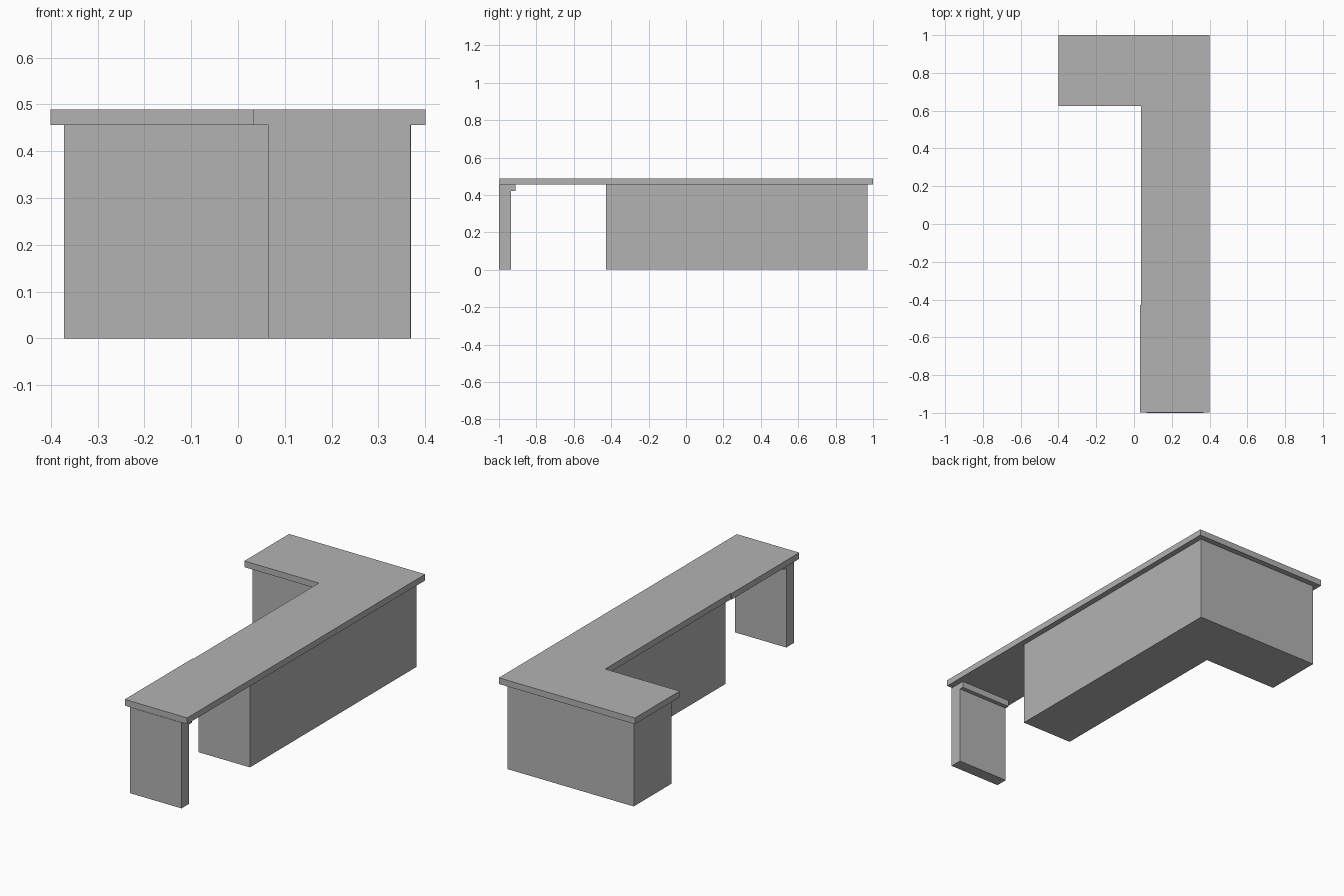
import bpy
import bmesh

# Remove the default cube
cube = bpy.data.objects.get("Cube")
if cube:
    bpy.data.objects.remove(cube, do_unlink=True)

# One plain grey for the whole desk
grey = bpy.data.materials.new("plain grey")
grey.use_nodes = True
colour = (0.45, 0.45, 0.45, 1)
grey.diffuse_color = colour
grey.node_tree.nodes["Principled BSDF"].inputs["Base Color"].default_value = colour


def extrude_outline(name, outline, start, offset):
    """Make a solid by sweeping a closed outline along an offset."""
    bm = bmesh.new()
    face = bm.faces.new([bm.verts.new(start(a, b)) for a, b in outline])
    swept = bmesh.ops.extrude_face_region(bm, geom=[face])["geom"]
    verts = [v for v in swept if isinstance(v, bmesh.types.BMVert)]
    bmesh.ops.translate(bm, verts=verts, vec=offset)
    bmesh.ops.recalc_face_normals(bm, faces=bm.faces)
    mesh = bpy.data.meshes.new(name)
    bm.to_mesh(mesh)
    bm.free()
    mesh.materials.append(grey)
    obj = bpy.data.objects.new(name, mesh)
    bpy.context.collection.objects.link(obj)
    return obj


TOP, UNDER = 0.489, 0.456

# L-shaped worktop, slightly wider over the knee space
worktop = [(-0.4, 1), (-0.4, 0.625), (0.038, 0.625), (0.038, -0.43),
           (0.033, -0.43), (0.033, -0.998), (0.4, -0.998), (0.4, 1)]
extrude_outline("worktop", worktop, lambda x, y: (x, y, UNDER), (0, 0, TOP - UNDER))

# L-shaped cabinet base, set back under the worktop
base = [(-0.372, 0.97), (-0.372, 0.655), (0.067, 0.655), (0.067, -0.428),
        (0.37, -0.428), (0.37, 0.97)]
extrude_outline("cabinet_base", base, lambda x, y: (x, y, 0), (0, 0, UNDER))

# End panel with a small support lip under the worktop
panel = [(-1, 0), (-0.935, 0), (-0.935, 0.422), (-0.912, 0.422),
         (-0.912, UNDER), (-1, UNDER)]
extrude_outline("end_panel", panel, lambda y, z: (0.065, y, z), (0.303, 0, 0))
